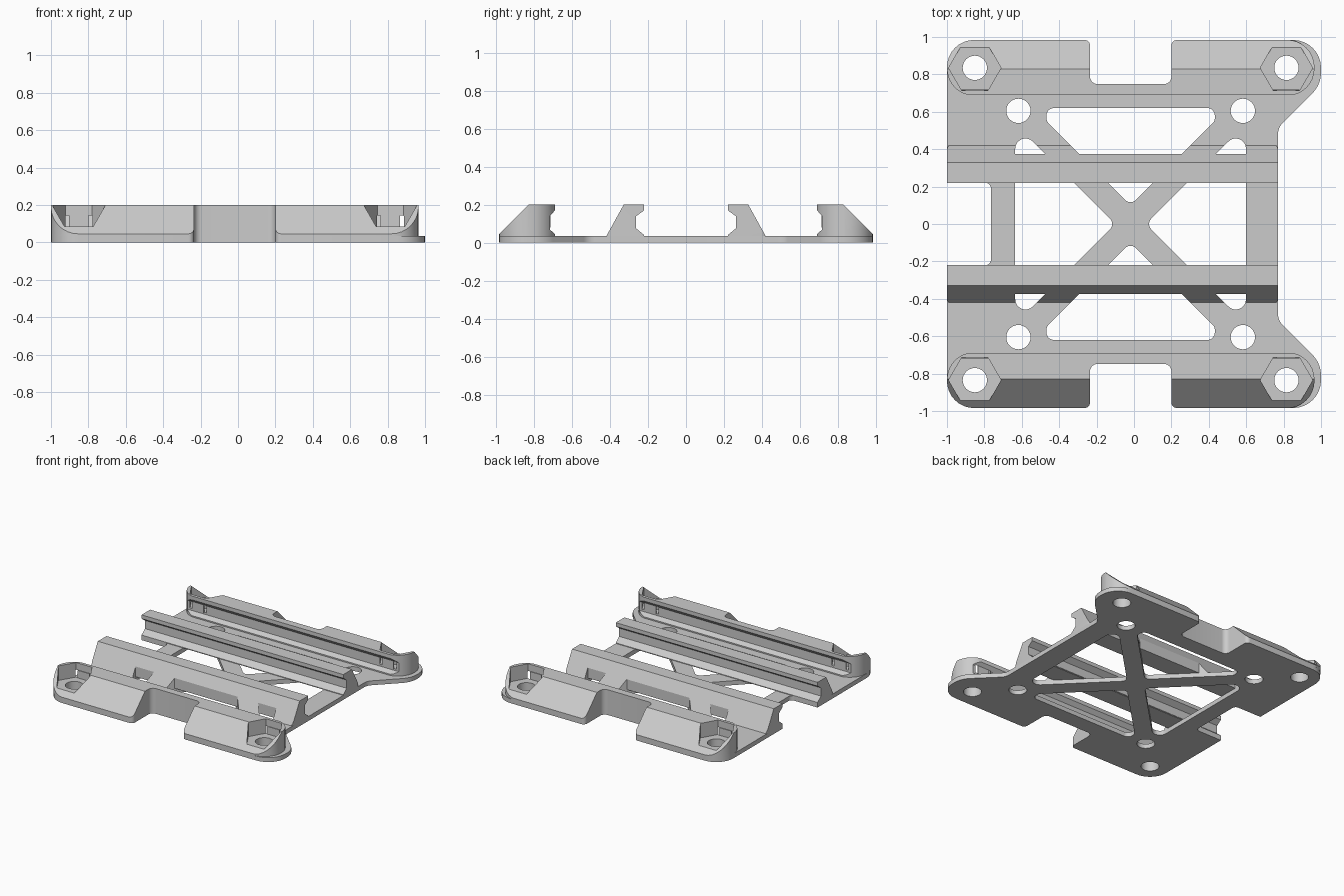
import bpy, bmesh, math
from mathutils import Vector

if "Cube" in bpy.data.objects:
    bpy.data.objects.remove(bpy.data.objects["Cube"], do_unlink=True)

GREY = (0.6, 0.6, 0.6, 1)
grey = bpy.data.materials.new("plain grey")
grey.use_nodes = True
grey.diffuse_color = GREY
grey.node_tree.nodes["Principled BSDF"].inputs["Base Color"].default_value = GREY

CX = -0.018      # symmetry line of the holes and openings
PLATE = 0.035    # plate thickness
TOP = 0.2        # height of the rails
LUG_X, LUG_Y = 0.833, 0.835


def rounded(points, steps=8):
    """Fillet each corner (x, y, radius) of a polygon."""
    out = []
    for i, (x, y, r) in enumerate(points):
        p = Vector((x, y))
        if r == 0:
            out.append(p)
            continue
        a = (Vector(points[i - 1][:2]) - p).normalized()
        b = (Vector(points[(i + 1) % len(points)][:2]) - p).normalized()
        half = a.angle(b) / 2
        centre = p + (a + b).normalized() * (r / math.sin(half))
        start = p + a * (r / math.tan(half)) - centre
        end = p + b * (r / math.tan(half)) - centre
        first = math.atan2(start.y, start.x)
        sweep = math.atan2(start.x * end.y - start.y * end.x, start.dot(end))
        for k in range(steps + 1):
            angle = first + sweep * k / steps
            out.append(centre + Vector((math.cos(angle), math.sin(angle))) * r)
    return out


def prism(name, outline, low, high, axis="z", side=1):
    """Extrude an outline along z, or a y-z profile along x; side mirrors y."""
    bm = bmesh.new()
    verts = []
    for u, v in outline:
        co = (u, v * side, low) if axis == "z" else (low, u * side, v)
        verts.append(bm.verts.new(co))
    face = bm.faces.new(verts)
    new = bmesh.ops.extrude_face_region(bm, geom=[face])["geom"]
    shift = Vector((0, 0, high - low)) if axis == "z" else Vector((high - low, 0, 0))
    bmesh.ops.translate(bm, vec=shift, verts=[g for g in new if isinstance(g, bmesh.types.BMVert)])
    bmesh.ops.recalc_face_normals(bm, faces=bm.faces)
    mesh = bpy.data.meshes.new(name)
    bm.to_mesh(mesh)
    bm.free()
    mesh.materials.append(grey)
    obj = bpy.data.objects.new(name, mesh)
    bpy.context.collection.objects.link(obj)
    return obj


def boolean(obj, tool, operation="DIFFERENCE"):
    mod = obj.modifiers.new("cut", "BOOLEAN")
    mod.operation, mod.solver, mod.object = operation, "EXACT", tool
    bpy.context.view_layer.objects.active = obj
    bpy.ops.object.modifier_apply(modifier=mod.name)
    bpy.data.objects.remove(tool, do_unlink=True)


def disc(x, y, r, sides=32):
    turn = 2 * math.pi / sides
    return [(x + r * math.cos(k * turn), y + r * math.sin(k * turn)) for k in range(sides)]


def cut(obj, outline, low=-0.1, high=0.4, side=1):
    boolean(obj, prism("cutter", outline, low, high, side=side))


def finish(obj):
    bpy.ops.object.select_all(action="DESELECT")
    obj.select_set(True)
    bpy.context.view_layer.objects.active = obj
    bpy.ops.object.shade_smooth_by_angle(angle=math.radians(25))


# Outline of the notched ends
notch = [(-0.235, 0.984, 0.03), (-0.235, 0.748, 0.04), (0.2, 0.748, 0.04), (0.2, 0.984, 0.03)]

# Base plate with corner lugs
back = [(-0.765, 0.22, 0.03), (-1, 0.22, 0), (-1, 0.984, 0.149)] + notch
back += [(1, 0.984, 0.15), (1, 0.745, 0.16), (0.77, 0.515, 0.08)]
front = [(x, -y, r) for x, y, r in reversed(back)]
plate = prism("base_plate", rounded(back + front), 0, PLATE)

# Openings that leave a cross of diagonal braces
for s in (-1, 1):
    cut(plate, rounded([(CX + s * 0.082, 0, 0.04), (CX + s * 0.617, 0.535, 0.055),
                        (CX + s * 0.617, -0.535, 0.055)]))
    cut(plate, rounded([(CX, 0.1, 0.04), (CX + 0.45, 0.55, 0.04), (CX + 0.45, 0.62, 0.04),
                        (CX - 0.45, 0.62, 0.04), (CX - 0.45, 0.55, 0.04)]), side=s)
    for t in (-1, 1):
        cut(plate, disc(CX + s * LUG_X, t * LUG_Y, 0.065))
        cut(plate, disc(CX + s * 0.6, t * 0.605, 0.065))
finish(plate)

# Cross-sections of the rails
BASE = PLATE - 0.001
outer_profile = [(0.99, BASE), (0.99, 0.04), (0.83, TOP), (0.69, TOP), (0.69, 0.17),
                 (0.717, 0.14), (0.717, 0.07), (0.69, 0.045), (0.69, BASE)]
inner_profile = [(0.42, BASE), (0.328, TOP), (0.22, TOP), (0.22, 0.17),
                 (0.262, 0.14), (0.262, 0.075), (0.22, 0.04), (0.22, BASE)]
outer_plan = [(-1, 0.686, 0.145), (-1, 0.984, 0.145)] + notch
outer_plan += [(0.965, 0.984, 0.145), (0.965, 0.686, 0.145)]
inner_plan = [(-1, 0.1, 0), (-1, 0.43, 0.035), (0.77, 0.43, 0.035), (0.77, 0.1, 0)]

for side, label in ((-1, "front"), (1, "back")):
    # Outer rail with hexagonal nut pockets, each closed by a thin web
    rail = prism(label + "_outer_rail", outer_profile, -1.1, 1.1, "x", side)
    boolean(rail, prism("plan", rounded(outer_plan), -0.1, 0.4, side=side), "INTERSECT")
    for s, hand in ((-1, "right"), (1, "left")):
        x = CX + s * LUG_X
        cut(rail, disc(x, LUG_Y, 0.14, 6), low=0.085, side=side)
        cut(rail, disc(x, LUG_Y, 0.065), side=side)
        web = [(x - 0.052, 0.712), (x + 0.052, 0.712), (x + 0.052, 0.719), (x - 0.052, 0.719)]
        prism(f"{label}_{hand}_pocket_web", web, 0.08, 0.145, side=side)
    finish(rail)

    # Inner rail, trimmed where it overhangs the openings
    rail = prism(label + "_inner_rail", inner_profile, -1.1, 1.1, "x", side)
    boolean(rail, prism("plan", rounded(inner_plan), -0.1, 0.4, side=side), "INTERSECT")
    cut(rail, rounded([(CX - 0.275, 0.375, 0), (CX + 0.275, 0.375, 0), (CX + 0.45, 0.55, 0),
                       (CX - 0.45, 0.55, 0)]), side=side)
    for s in (-1, 1):
        cut(rail, rounded([(CX + s * 0.617, 0.375, 0), (CX + s * 0.617, 0.535, 0.055),
                           (CX + s * 0.457, 0.375, 0)]), side=side)
    finish(rail)
